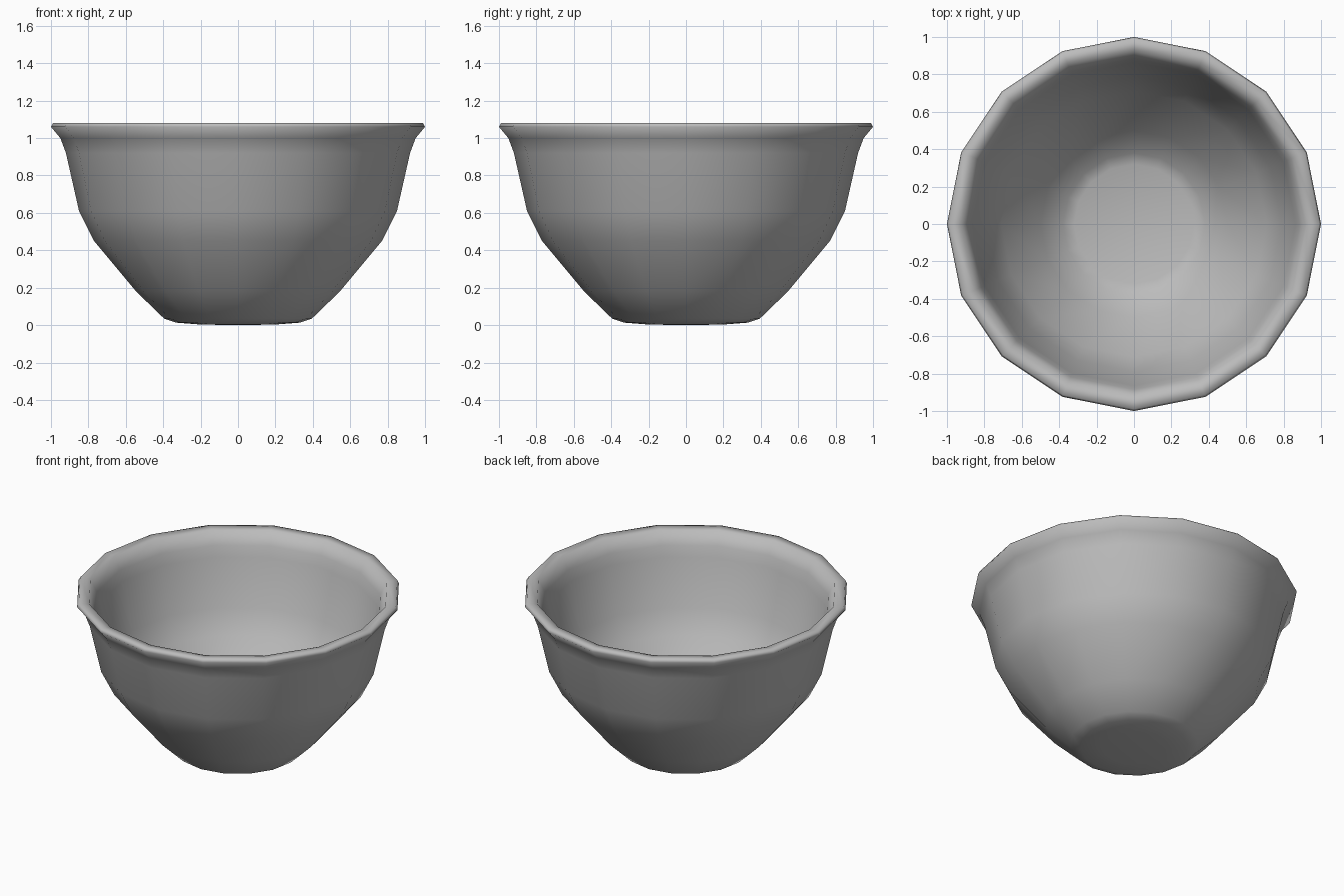
import bpy, bmesh, math

cube = bpy.data.objects.get("Cube")
if cube:
    bpy.data.objects.remove(cube, do_unlink=True)

SIDES = 16

# Grey ceramic material
grey = bpy.data.materials.new("plain grey")
grey.use_nodes = True
colour = (0.5, 0.5, 0.5, 1.0)
grey.diffuse_color = colour
grey.node_tree.nodes["Principled BSDF"].inputs["Base Color"].default_value = colour

# Radius and height: underside, outer wall, rolled rim, inner wall, floor
outer = [(0, 0), (0.2, 0.003), (0.33, 0.013), (0.395, 0.035), (0.545, 0.18),
         (0.77, 0.45), (0.85, 0.61), (0.92, 0.92), (0.95, 1.0)]
rim = [(1.0, 1.06), (0.99, 1.08), (0.925, 1.075)]
inner = [(0.885, 0.99), (0.865, 0.92), (0.79, 0.61), (0.71, 0.46),
         (0.5, 0.21), (0.38, 0.085), (0.32, 0.065), (0, 0.06)]

# Bowl turned around the vertical axis
bm = bmesh.new()
points = [bm.verts.new((r, 0, z)) for r, z in outer + rim + inner]
edges = [bm.edges.new(pair) for pair in zip(points, points[1:])]
bmesh.ops.spin(bm, geom=points + edges, cent=(0, 0, 0), axis=(0, 0, 1),
               angle=math.tau, steps=SIDES, use_merge=False)
bmesh.ops.remove_doubles(bm, verts=bm.verts, dist=0.0005)
bmesh.ops.recalc_face_normals(bm, faces=bm.faces)
for face in bm.faces:
    face.smooth = True

mesh = bpy.data.meshes.new("bowl")
bm.to_mesh(mesh)
bm.free()
mesh.materials.append(grey)
bowl = bpy.data.objects.new("bowl", mesh)
bpy.context.collection.objects.link(bowl)
